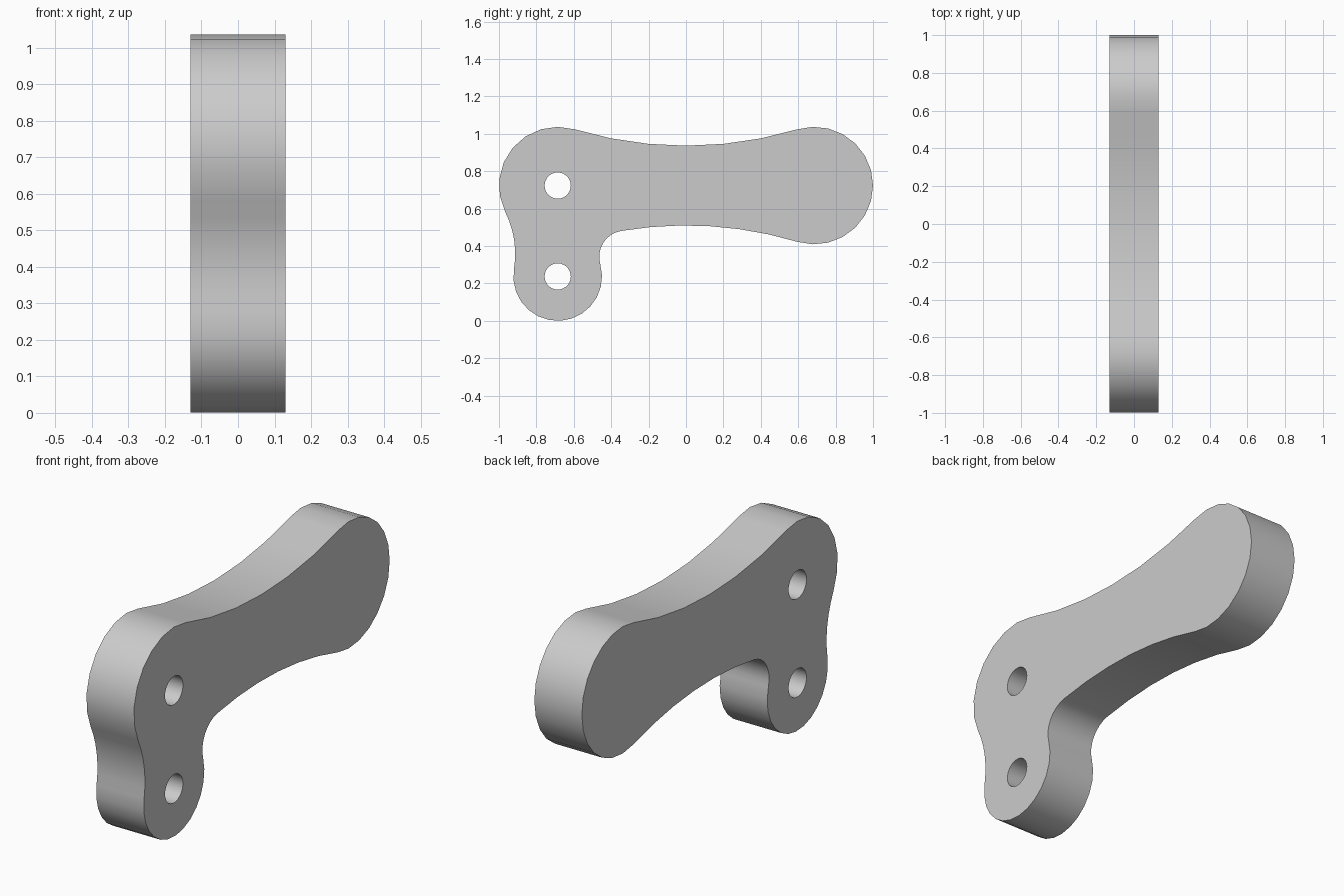
import bpy
import bmesh
import math
from mathutils import Vector

cube = bpy.data.objects.get("Cube")
if cube:
    bpy.data.objects.remove(cube, do_unlink=True)

HALF_WIDTH = 0.13
LOBE_R, FOOT_R, HOLE_R = 0.314, 0.237, 0.07
WAIST_R, SIDE_R, INNER_R = 2.07, 0.5, 0.14

# Centres of the three round lobes, as (y, z)
tip = Vector((0.686, 0.723))
pivot = Vector((-0.686, 0.723))
foot = Vector((-0.686, 0.237))


def meet(a, ra, b, rb):
    """Point at distance ra from a and rb from b, left of the line a to b."""
    axis = b - a
    d = axis.length
    axis.normalize()
    along = (ra * ra - rb * rb + d * d) / (2 * d)
    across = math.sqrt(ra * ra - along * along)
    return a + axis * along + Vector((-axis.y, axis.x)) * across


def arc(centre, radius, start, end, steps, turn=1):
    """Arc from the direction of start to that of end; last point left out."""
    a, b = (math.atan2(*(p - centre).yx) for p in (start, end))
    sweep = turn * ((turn * (b - a)) % math.tau)
    return [centre + radius * Vector((math.cos(a + sweep * i / steps),
                                      math.sin(a + sweep * i / steps)))
            for i in range(steps)]


# Centres of the hollow arcs that blend the lobes together
over = meet(pivot, WAIST_R + LOBE_R, tip, WAIST_R + LOBE_R)
under = meet(tip, WAIST_R + LOBE_R, pivot, WAIST_R + LOBE_R)
side = meet(foot, SIDE_R + FOOT_R, pivot, SIDE_R + LOBE_R)
inner = meet(foot, INNER_R + FOOT_R, under, WAIST_R - INNER_R)
if inner.y < foot.y:
    inner = meet(under, WAIST_R - INNER_R, foot, INNER_R + FOOT_R)

outline = (
    arc(tip, LOBE_R, under, over, 14)
    + arc(over, WAIST_R, tip, pivot, 6, -1)
    + arc(pivot, LOBE_R, over, side, 8)
    + arc(side, SIDE_R, pivot, foot, 6, -1)
    + arc(foot, FOOT_R, side, inner, 14)
    + arc(inner, INNER_R, foot, 2 * inner - under, 8, -1)
    + arc(under, WAIST_R, inner, tip, 6, -1)
)


def circle(centre, radius, steps):
    return [centre + radius * Vector((math.cos(math.tau * i / steps),
                                      math.sin(math.tau * i / steps)))
            for i in range(steps)]


# Flat plate with two bolt holes, extruded across the width
bm = bmesh.new()
for loop in (outline, circle(pivot, HOLE_R, 28), circle(foot, HOLE_R, 28)):
    verts = [bm.verts.new((-HALF_WIDTH, p.x, p.y)) for p in loop]
    for i, v in enumerate(verts):
        bm.edges.new((verts[i - 1], v))
bmesh.ops.triangle_fill(bm, edges=bm.edges[:], use_beauty=True,
                        normal=(1, 0, 0))
extruded = bmesh.ops.extrude_face_region(bm, geom=bm.faces[:],
                                         use_keep_orig=True)
bmesh.ops.translate(bm, vec=(2 * HALF_WIDTH, 0, 0),
                    verts=[g for g in extruded["geom"]
                           if isinstance(g, bmesh.types.BMVert)])
bmesh.ops.recalc_face_normals(bm, faces=bm.faces[:])

mesh = bpy.data.meshes.new("lever_arm")
bm.to_mesh(mesh)
bm.free()
lever = bpy.data.objects.new("lever_arm", mesh)
bpy.context.collection.objects.link(lever)

# Plain grey finish
grey = bpy.data.materials.new("light_grey")
grey.use_nodes = True
colour = (0.6, 0.6, 0.6, 1)
grey.diffuse_color = colour
grey.node_tree.nodes["Principled BSDF"].inputs["Base Color"].default_value = colour
mesh.materials.append(grey)

# Smooth rims with crisp edges
bpy.ops.object.select_all(action="DESELECT")
lever.select_set(True)
bpy.context.view_layer.objects.active = lever
bpy.ops.object.shade_smooth_by_angle(angle=math.radians(35))
